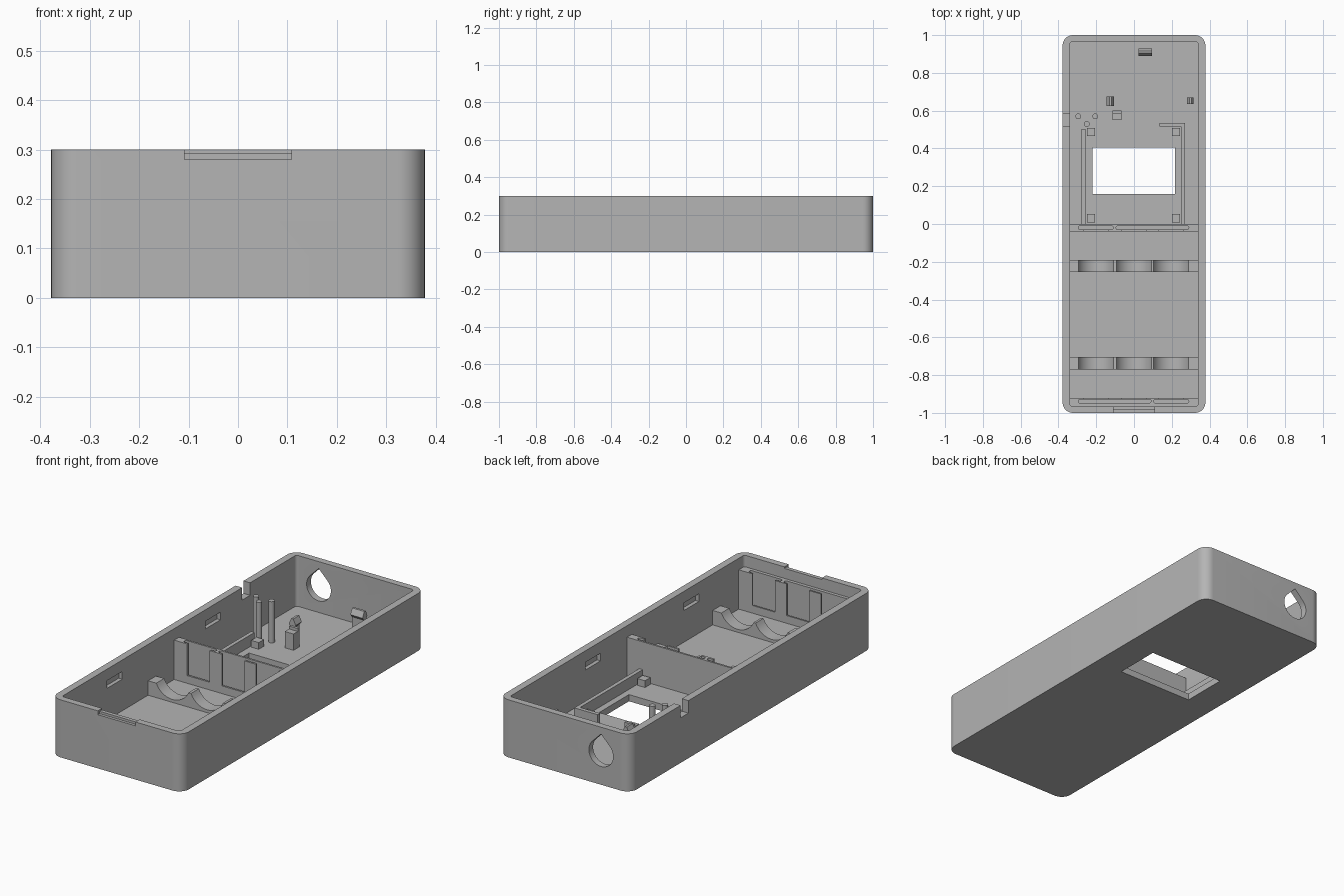
import bpy, bmesh, math
from mathutils import Vector

cube = bpy.data.objects.get("Cube")
if cube:
    bpy.data.objects.remove(cube, do_unlink=True)

GREY = (0.46, 0.46, 0.46, 1)
plastic = bpy.data.materials.new("grey plastic")
plastic.use_nodes = True
plastic.diffuse_color = GREY
plastic.node_tree.nodes["Principled BSDF"].inputs["Base Color"].default_value = GREY

FLOOR, WX, WY = 0.035, 0.34, 0.965   # floor top, inner half width and length
BASE = FLOOR - 0.005                 # small parts sink slightly into the floor


def prism(name, outline, axis, lo, hi):
    """Extrude a 2D outline along an axis; the outline uses the other two in order."""
    place = {"x": lambda a, b, t: (t, a, b),
             "y": lambda a, b, t: (a, t, b),
             "z": lambda a, b, t: (a, b, t)}[axis]
    bm = bmesh.new()
    face = bm.faces.new([bm.verts.new(place(a, b, lo)) for a, b in outline])
    new = bmesh.ops.extrude_face_region(bm, geom=[face])["geom"]
    shift = Vector(place(0, 0, hi - lo))
    bmesh.ops.translate(bm, vec=shift, verts=[v for v in new if isinstance(v, bmesh.types.BMVert)])
    bmesh.ops.recalc_face_normals(bm, faces=bm.faces)
    mesh = bpy.data.meshes.new(name)
    bm.to_mesh(mesh)
    bm.free()
    mesh.materials.append(plastic)
    obj = bpy.data.objects.new(name, mesh)
    bpy.context.collection.objects.link(obj)
    return obj


def box(name, x0, x1, y0, y1, z0, z1):
    return prism(name, [(x0, y0), (x1, y0), (x1, y1), (x0, y1)], "z", z0, z1)


def arc(cx, cy, r, start, end, n):
    steps = [math.radians(start + (end - start) * i / n) for i in range(n + 1)]
    return [(cx + r * math.cos(a), cy + r * math.sin(a)) for a in steps]


def rounded(hx, hy, r, n, cx=0, cy=0):
    pts = []
    for k, (sx, sy) in enumerate([(1, 1), (-1, 1), (-1, -1), (1, -1)]):
        pts += arc(cx + sx * (hx - r), cy + sy * (hy - r), r, 90 * k, 90 * k + 90, n)
    return pts


def cut(target, cutter):
    mod = target.modifiers.new("cut", "BOOLEAN")
    mod.operation, mod.solver, mod.object = "DIFFERENCE", "EXACT", cutter
    bpy.context.view_layer.objects.active = target
    bpy.ops.object.modifier_apply(modifier=mod.name)
    bpy.data.objects.remove(cutter, do_unlink=True)


def smooth(obj):
    bpy.ops.object.select_all(action="DESELECT")
    obj.select_set(True)
    bpy.context.view_layer.objects.active = obj
    bpy.ops.object.shade_smooth_by_angle(angle=math.radians(30))


# Case: rounded tray with a hollow inside
case = prism("case", rounded(0.378, 1, 0.055, 10), "z", 0, 0.3)
cut(case, prism("hollow", rounded(WX, WY, 0.015, 4), "z", FLOOR, 0.4))

# Display window in the floor
cut(case, box("window", -0.22, 0.217, 0.16, 0.405, -0.1, 0.1))

# Teardrop hole in the back wall
drop = arc(-0.21, 0.165, 0.07, 135, 405, 30) + [(-0.21, 0.165 + 0.07 * math.sqrt(2))]
cut(case, prism("teardrop", drop, "y", 0.9, 1.1))

# Cable notch in the right wall
cut(case, box("cable_notch", -0.45, -0.33, 0.52, 0.585, 0.235, 0.4))

# Stepped finger notch in the front rim
cut(case, box("finger_step", -0.108, 0.108, -1.1, -0.985, 0.28, 0.4))
cut(case, box("finger_slit", -0.108, 0.108, -1.1, -0.95, 0.292, 0.4))

# Snap recesses inside both long walls
for side in (-1, 1):
    for y in (-0.53, 0.28):
        x0, x1 = sorted((side * 0.33, side * 0.36))
        cut(case, box("snap_recess", x0, x1, y - 0.062, y + 0.062, 0.2, 0.24))
smooth(case)

# Contact walls: slots from above, with a window towards each battery
CELLS = (-0.2, 0, 0.197)


def contact_wall(name, y0, y1, slot_y, open_y, slots):
    wall = box(name, -WX - 0.005, WX + 0.005, y0, y1, BASE, 0.24)
    for a, b in slots:
        outline = rounded((b - a) / 2, 0.01, 0.009, 4, (a + b) / 2, slot_y)
        cut(wall, prism("slot", outline, "z", 0.06, 0.4))
    for x in CELLS:
        y_lo, y_hi = sorted((slot_y, open_y))
        cut(wall, box("opening", x - 0.065, x + 0.065, y_lo, y_hi, 0.075, 0.4))


contact_wall("divider", -0.04, 0, -0.02, -0.08, [(-0.295, -0.11), (-0.095, 0.29)])
contact_wall("front_contact_wall", -WY - 0.005, -0.92, -0.938, -0.88, [(-0.295, 0.09), (0.105, 0.29)])

# Battery cradles with three scooped seats
for name, y in (("back_cradle", -0.255), ("front_cradle", -0.77)):
    half = math.degrees(math.asin(0.0925 / 0.101))
    outline = [(WX + 0.005, BASE), (WX + 0.005, 0.11)]
    for x in reversed(CELLS):
        outline += arc(x, 0.151, 0.101, -90 + half, -90 - half, 16)
    outline += [(-WX - 0.005, 0.11), (-WX - 0.005, BASE)]
    smooth(prism(name, outline, "y", y, y + 0.065))

# Display frame walls and corner posts
box("display_wall_right", -0.277, -0.257, -0.005, 0.503, BASE, 0.095)
corner = [(0.25, -0.005), (0.27, -0.005), (0.27, 0.535), (0.135, 0.535), (0.135, 0.515), (0.25, 0.515)]
prism("display_wall_left", corner, "z", BASE, 0.095)
for x in (-0.228, 0.222):
    for y in (0.03, 0.487):
        box("corner_post", x - 0.022, x + 0.022, y - 0.022, y + 0.022, BASE, 0.07)

# Round locating pins
for x, y in ((-0.295, 0.57), (-0.25, 0.53), (-0.205, 0.57)):
    smooth(prism("pin", arc(x, y, 0.015, 0, 345, 23), "z", BASE, 0.25))

# Stepped board support
step = [(0.55, BASE), (0.6, BASE), (0.6, 0.135), (0.585, 0.135), (0.585, 0.12), (0.55, 0.12)]
prism("board_support", step, "x", -0.115, -0.065)


# Snap clips: thin stem with a wedge head
def clip(name, axis, centre, lo, hi, half, top):
    c = centre
    outline = [(c - half * 0.4, BASE), (c + half * 0.4, BASE), (c + half * 0.4, top - 0.045),
               (c + half, top - 0.03), (c + half * 0.3, top), (c - half * 0.3, top),
               (c - half, top - 0.03), (c - half * 0.4, top - 0.045)]
    prism(name, outline, axis, lo, hi)


clip("back_clip", "x", 0.91, 0.025, 0.095, 0.02, 0.145)
clip("right_clip", "y", -0.125, 0.625, 0.675, 0.02, 0.155)
clip("left_clip", "y", 0.298, 0.635, 0.67, 0.018, 0.12)
